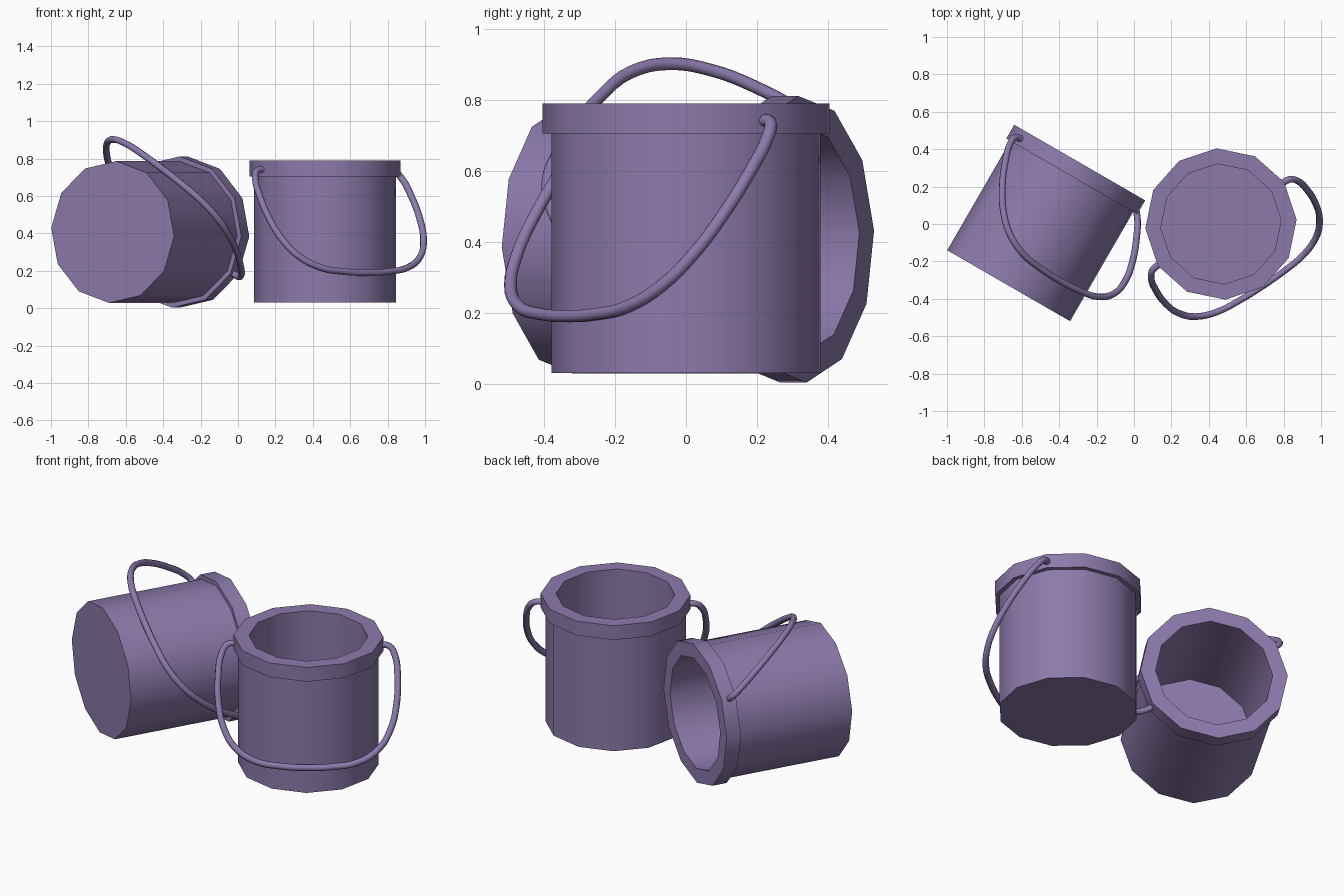
import bpy
import bmesh
from math import radians, sin, cos, tau
from mathutils import Matrix, Vector

cube = bpy.data.objects.get("Cube")
if cube:
    bpy.data.objects.remove(cube, do_unlink=True)

SIDES = 12
TURN = radians(3.4)

purple = bpy.data.materials.new("dusty_purple")
purple.use_nodes = True
colour = (0.262, 0.195, 0.41, 1.0)
purple.diffuse_color = colour
purple.node_tree.nodes["Principled BSDF"].inputs["Base Color"].default_value = colour


def select_only(obj):
    bpy.ops.object.select_all(action="DESELECT")
    obj.select_set(True)
    bpy.context.view_layer.objects.active = obj


def make_bucket(name, frame):
    """Lathe a lipped, hollow bucket: outside wall, lip, inside wall, floor."""
    profile = [(0.38, 0), (0.38, 0.675), (0.405, 0.675), (0.405, 0.76),
               (0.322, 0.76), (0.322, 0.12)]
    bm = bmesh.new()
    rings = []
    for radius, z in profile:
        angles = [TURN + tau * i / SIDES for i in range(SIDES)]
        rings.append([bm.verts.new((radius * cos(a), radius * sin(a), z)) for a in angles])
    for low, high in zip(rings, rings[1:]):
        for i in range(SIDES):
            j = (i + 1) % SIDES
            bm.faces.new((low[i], low[j], high[j], high[i]))
    bm.faces.new(rings[0][::-1])
    bm.faces.new(rings[-1])
    bmesh.ops.recalc_face_normals(bm, faces=bm.faces)
    mesh = bpy.data.meshes.new(name)
    bm.to_mesh(mesh)
    bm.free()
    obj = bpy.data.objects.new(name, mesh)
    bpy.context.collection.objects.link(obj)
    mesh.materials.append(purple)
    obj.matrix_world = frame
    select_only(obj)
    bpy.ops.object.shade_smooth_by_angle(angle=radians(40))


def make_handle(name, frame, swing):
    """Bent wire hinged on two opposite corners of the lip, swung to one side."""
    # Half the outline: distance along the hinge, share of the full drop
    half = [(0.375, 0), (0.435, 0.005), (0.468, 0.08), (0.485, 0.25),
            (0.48, 0.5), (0.452, 0.68), (0.39, 0.84), (0.28, 0.95), (0.14, 0.99)]
    outline = half + [(0, 1)] + [(-u, t) for u, t in reversed(half)]
    angle = TURN + tau / SIDES
    along = Vector((cos(angle), sin(angle), 0))
    drop = Vector((sin(angle), -cos(angle), 0)) * 0.4 * swing + Vector((0, 0, -0.55))
    hinge = Vector((0, 0, 0.71))

    curve = bpy.data.curves.new(name, "CURVE")
    curve.dimensions = "3D"
    curve.bevel_depth = 0.018
    curve.bevel_resolution = 2
    curve.resolution_u = 4
    curve.use_fill_caps = True
    spline = curve.splines.new("BEZIER")
    spline.bezier_points.add(len(outline) - 1)
    for point, (u, t) in zip(spline.bezier_points, outline):
        point.co = hinge + along * u + drop * t
        point.handle_left_type = point.handle_right_type = "AUTO"
    curve.materials.append(purple)
    obj = bpy.data.objects.new(name, curve)
    bpy.context.collection.objects.link(obj)
    obj.matrix_world = frame
    select_only(obj)
    bpy.ops.object.convert(target="MESH")
    bpy.ops.object.shade_smooth_by_angle(angle=radians(50))


# Upright bucket
standing = Matrix.Translation((0.465, 0, 0.03))
make_bucket("standing_bucket", standing)
make_handle("standing_handle", standing, 1)

# Bucket on its side, mouth towards the back
lying = (Matrix.Translation((-0.67, -0.33, 0.407))
         @ Matrix.Rotation(radians(150), 4, "Z")
         @ Matrix.Rotation(radians(90), 4, "X"))
make_bucket("lying_bucket", lying)
make_handle("lying_handle", lying, -1)
